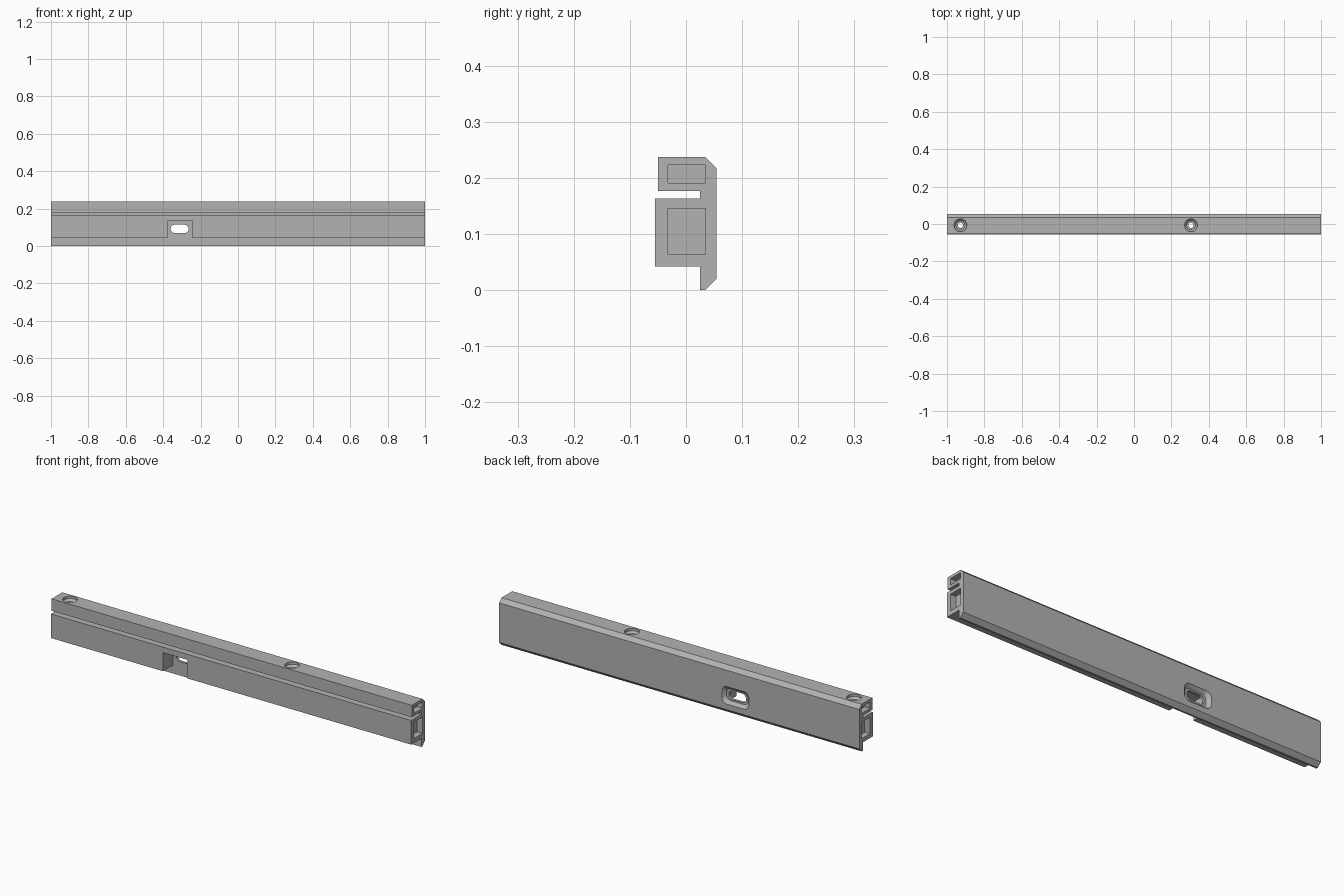
import bpy
import bmesh
import math
from mathutils import Matrix, Vector

cube = bpy.data.objects.get("Cube")
if cube:
    bpy.data.objects.remove(cube, do_unlink=True)

grey = bpy.data.materials.new("plain grey")
grey.use_nodes = True
colour = (0.45, 0.45, 0.45, 1)
grey.diffuse_color = colour
grey.node_tree.nodes["Principled BSDF"].inputs["Base Color"].default_value = colour


def loft(name, rings):
    """Closed solid through rings with equal point counts."""
    bm = bmesh.new()
    loops = [[bm.verts.new(p) for p in ring] for ring in rings]
    n = len(loops[0])
    for a, b in zip(loops, loops[1:]):
        for i in range(n):
            j = (i + 1) % n
            bm.faces.new((a[i], a[j], b[j], b[i]))
    bm.faces.new(loops[0][::-1])
    bm.faces.new(loops[-1])
    bmesh.ops.recalc_face_normals(bm, faces=bm.faces)
    mesh = bpy.data.meshes.new(name)
    bm.to_mesh(mesh)
    bm.free()
    mesh.materials.append(grey)
    obj = bpy.data.objects.new(name, mesh)
    bpy.context.collection.objects.link(obj)
    return obj


def box(name, low, high):
    corners = [(0, 0), (1, 0), (1, 1), (0, 1)]
    pick = lambda a, b, z: (high[0] if a else low[0], high[1] if b else low[1], z)
    return loft(name, [[pick(a, b, z) for a, b in corners] for z in (low[2], high[2])])


def rounded(half_w, half_h, r, depth, matrix, steps=8):
    """Rounded rectangle ring in a local plane."""
    pts = []
    for q, (sx, sy) in enumerate([(1, 1), (-1, 1), (-1, -1), (1, -1)]):
        for k in range(steps):
            a = (q + (k + 0.5) / steps) * math.pi / 2
            pts.append(matrix @ Vector((sx * (half_w - r) + r * math.cos(a),
                                        sy * (half_h - r) + r * math.sin(a), depth)))
    return pts


def cut(target, cutter):
    mod = target.modifiers.new("cut", 'BOOLEAN')
    mod.operation = 'DIFFERENCE'
    mod.solver = 'EXACT'
    mod.object = cutter
    bpy.context.view_layer.objects.active = target
    bpy.ops.object.modifier_apply(modifier=mod.name)
    bpy.data.objects.remove(cutter, do_unlink=True)


# Extruded rail with front groove, rear chamfers and hanging lip
profile = [(-0.05, 0.237), (0.035, 0.237), (0.054, 0.218), (0.054, 0.02),
           (0.034, 0), (0.025, 0), (0.025, 0.042), (-0.055, 0.042),
           (-0.055, 0.163), (0.025, 0.163), (0.025, 0.177), (-0.05, 0.177)]
rail = loft("slotted_rail", [[(x, y, z) for y, z in profile] for x in (-1, 1)])

# Shallow pockets in both ends
for low_x, high_x in ((-1.1, -0.97), (0.97, 1.1)):
    for low_z, high_z in ((0.064, 0.146), (0.191, 0.223)):
        cut(rail, box("end_pocket", (low_x, -0.032, low_z), (high_x, 0.035, high_z)))

# Front notch, open below
cut(rail, box("front_notch", (-0.378, -0.1, 0.02), (-0.243, 0.025, 0.135)))

# Slot through the rear wall, with a tapered recess behind
to_back = Matrix.Translation((-0.312, 0.054, 0.092)) @ Matrix.Rotation(-math.pi / 2, 4, 'X')
cut(rail, loft("rear_recess", [
    rounded(0.075, 0.044, 0.028, 0.01, to_back),
    rounded(0.075, 0.044, 0.028, 0, to_back),
    rounded(0.06, 0.03, 0.025, -0.016, to_back)]))
cut(rail, loft("rear_slot", [rounded(0.048, 0.0225, 0.0224, d, to_back)
                             for d in (0.01, -0.05)]))

# Countersunk screw holes from the top
for x in (-0.928, 0.305):
    place = Matrix.Translation((x, -0.007, 0.237))
    cut(rail, loft("countersink", [rounded(r, r, r, d, place) for r, d in
                                   ((0.034, 0.01), (0.034, -0.012), (0.024, -0.022))]))
    cut(rail, loft("screw_hole", [rounded(0.014, 0.014, 0.014, d, place)
                                  for d in (0.01, -0.22)]))

# Smooth round walls, keep edges crisp
bpy.ops.object.select_all(action='DESELECT')
rail.select_set(True)
bpy.context.view_layer.objects.active = rail
bpy.ops.object.shade_smooth_by_angle(angle=math.radians(25))
